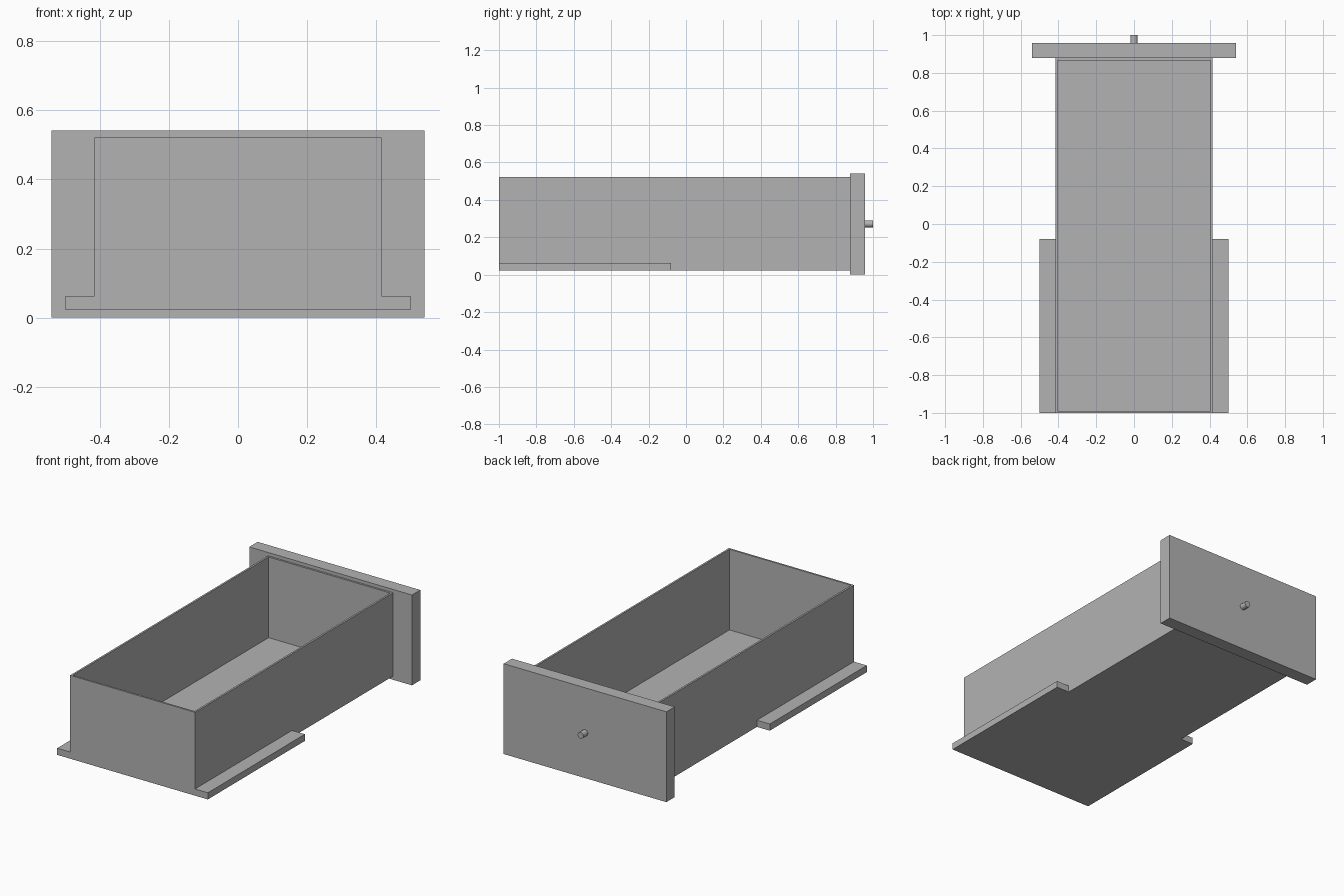
import bpy
import bmesh
from mathutils import Vector

cube = bpy.data.objects.get("Cube")
if cube:
    bpy.data.objects.remove(cube, do_unlink=True)

# Single plain grey material
GREY = (0.45, 0.45, 0.45, 1.0)
grey = bpy.data.materials.new("plain_grey")
grey.use_nodes = True
grey.diffuse_color = GREY
grey.node_tree.nodes["Principled BSDF"].inputs["Base Color"].default_value = GREY


def finish(bm, name):
    """Turn a bmesh into a named, coloured object."""
    bmesh.ops.recalc_face_normals(bm, faces=bm.faces)
    mesh = bpy.data.meshes.new(name)
    bm.to_mesh(mesh)
    bm.free()
    mesh.materials.append(grey)
    obj = bpy.data.objects.new(name, mesh)
    bpy.context.collection.objects.link(obj)
    return obj


def box(low, high):
    """Return a bmesh box spanning two opposite corners."""
    low, high = Vector(low), Vector(high)
    bm = bmesh.new()
    bmesh.ops.create_cube(bm, size=1)
    bmesh.ops.scale(bm, vec=high - low, verts=bm.verts)
    bmesh.ops.translate(bm, vec=(low + high) / 2, verts=bm.verts)
    return bm


HALF_WIDTH, FRONT, BACK = 0.415, -1.0, 0.878
BOTTOM, RIM, FLOOR = 0.022, 0.522, 0.038
WALL = 0.016

# Open tray: inset the top face for the rim, then sink it to the floor
bm = box((-HALF_WIDTH, FRONT, BOTTOM), (HALF_WIDTH, BACK, RIM))
top = max(bm.faces, key=lambda f: f.calc_center_median().z)
bmesh.ops.inset_region(bm, faces=[top], thickness=WALL)
sunk = bmesh.ops.extrude_face_region(bm, geom=[top])["geom"]
bmesh.ops.delete(bm, geom=[top], context='FACES_ONLY')
bmesh.ops.translate(bm, vec=(0, 0, FLOOR - RIM),
                    verts=[g for g in sunk if isinstance(g, bmesh.types.BMVert)])
finish(bm, "drawer_tray")

# Side runners at the bottom edge
for side, x0, x1 in (("left", HALF_WIDTH, 0.5), ("right", -0.5, -HALF_WIDTH)):
    finish(box((x0, FRONT, BOTTOM), (x1, -0.08, 0.062)), side + "_runner")

# Wide face panel
finish(box((-0.54, BACK, 0), (0.54, 0.957, 0.542)), "face_panel")

# Small round pull knob, set into the panel
bpy.ops.mesh.primitive_cylinder_add(vertices=24, radius=0.019, depth=0.05,
                                    location=(0, 0.975, 0.272),
                                    rotation=(1.570796, 0, 0))
knob = bpy.context.object
knob.name = "pull_knob"
knob.data.materials.append(grey)
bpy.ops.object.shade_smooth_by_angle()
